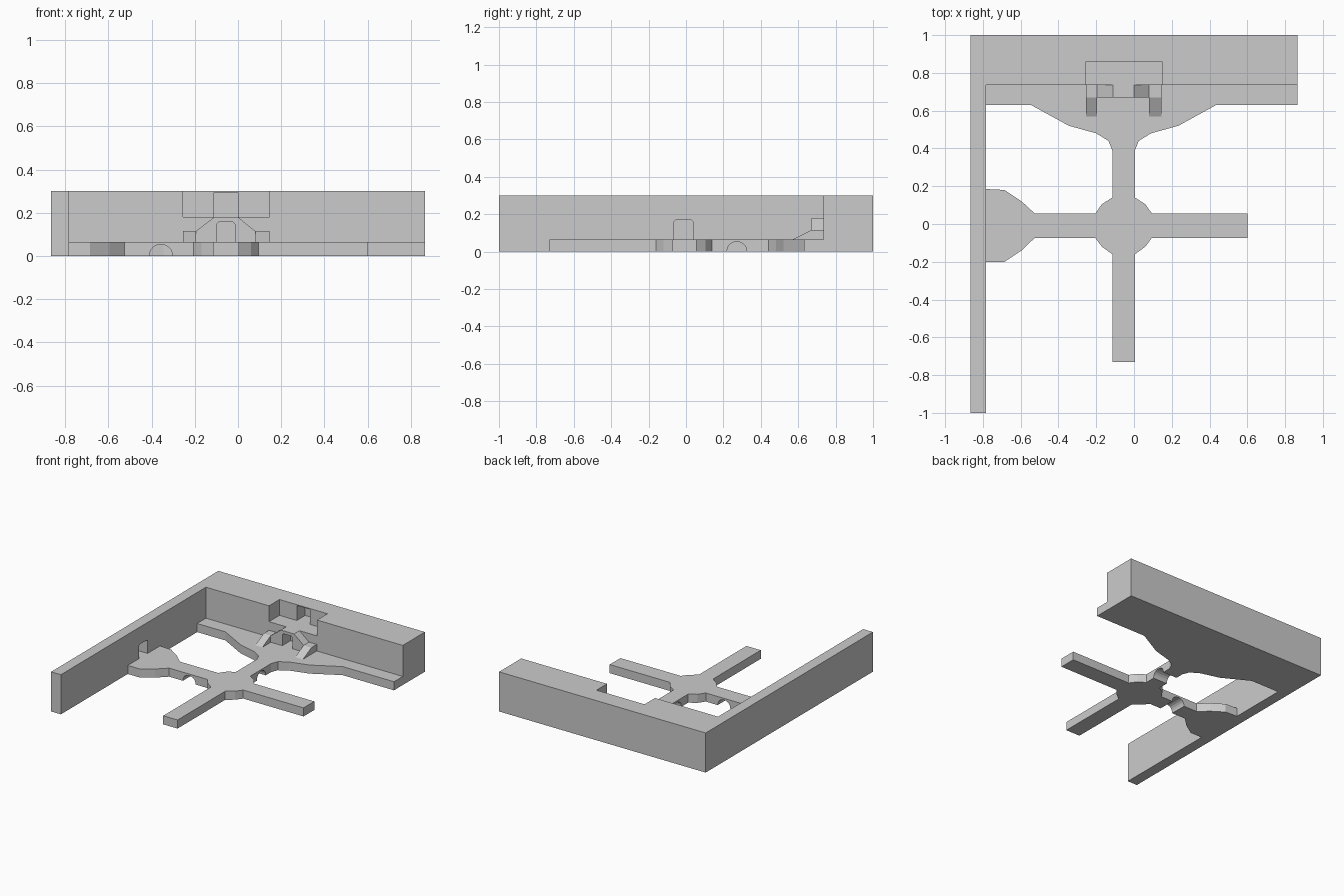
import bpy, bmesh

if "Cube" in bpy.data.objects:
    bpy.data.objects.remove(bpy.data.objects["Cube"])

FLOOR = 0.065


def prism(name, pts, axis, a, b):
    """Extrude a 2D profile along an axis: z takes (x,y), y takes (x,z), x takes (y,z)."""
    place = {'z': lambda u, v: (u, v, a), 'y': lambda u, v: (u, a, v), 'x': lambda u, v: (a, u, v)}[axis]
    d = b - a
    bm = bmesh.new()
    face = bm.faces.new([bm.verts.new(place(u, v)) for u, v in pts])
    ext = bmesh.ops.extrude_face_region(bm, geom=[face])
    verts = [g for g in ext['geom'] if isinstance(g, bmesh.types.BMVert)]
    bmesh.ops.translate(bm, verts=verts, vec=[d * (axis == k) for k in 'xyz'])
    bmesh.ops.recalc_face_normals(bm, faces=bm.faces)
    me = bpy.data.meshes.new(name)
    bm.to_mesh(me)
    bm.free()
    ob = bpy.data.objects.new(name, me)
    bpy.context.collection.objects.link(ob)
    return ob


def box(name, x0, x1, y0, y1, z0, z1):
    return prism(name, [(x0, y0), (x1, y0), (x1, y1), (x0, y1)], 'z', z0, z1)


def combine(target, tool, op):
    tool.hide_render = True
    m = target.modifiers.new(tool.name, 'BOOLEAN')
    m.operation, m.solver, m.object = op, 'EXACT', tool
    bpy.context.view_layer.objects.active = target
    bpy.ops.object.modifier_apply(modifier=m.name)
    bpy.data.objects.remove(tool)


def door(u0, u1, z0, z1, c=0.01):
    """Door outline with clipped top corners."""
    return [(u0, z0), (u1, z0), (u1, z1 - c), (u1 - c, z1), (u0 + c, z1), (u0, z1 - c)]


# Walkway floor: crossing with four arms that flare into the walls
south_west = [(-0.82, -0.2), (-0.685, -0.2), (-0.595, -0.14), (-0.525, -0.073),
              (-0.205, -0.073), (-0.17, -0.12), (-0.115, -0.16), (-0.115, -0.73)]
east = [(0.005, -0.73), (0.005, -0.16), (0.06, -0.12), (0.095, -0.073), (0.6, -0.073),
        (0.6, 0.055), (0.095, 0.055), (0.06, 0.105), (0.005, 0.14)]
north_east = [(0.005, 0.39), (0.025, 0.44), (0.09, 0.48), (0.235, 0.52), (0.435, 0.63),
              (0.865, 0.63), (0.865, 0.8), (-0.82, 0.8)]
north_west = [(-0.82, 0.63), (-0.545, 0.63), (-0.345, 0.52), (-0.2, 0.48), (-0.135, 0.44), (-0.115, 0.39)]
west = [(-0.115, 0.14), (-0.17, 0.105), (-0.205, 0.055), (-0.525, 0.055), (-0.595, 0.12),
        (-0.685, 0.18), (-0.82, 0.187)]
model = prism("walkway_and_walls", south_west + east + north_east + north_west + west, 'z', 0, FLOOR)

# L-shaped wall
walls = prism("walls", [(-0.865, -1), (-0.783, -1), (-0.783, 0.735), (0.865, 0.735),
                        (0.865, 1), (-0.865, 1)], 'z', 0, 0.3)
combine(model, walls, 'UNION')

# Landing with side ramps rising to a centre platform
stair = prism("platform", [(-0.255, 0.03), (-0.255, 0.115), (-0.195, 0.115), (-0.11, 0.18), (0, 0.18),
                           (0.08, 0.115), (0.145, 0.115), (0.145, 0.03)], 'y', 0.67, 0.8)
combine(model, stair, 'UNION')

# Two lower ramps up to the landings
for x0, x1 in ((-0.255, -0.195), (0.08, 0.145)):
    ramp = prism("ramp", [(0.57, 0.03), (0.57, FLOOR), (0.67, 0.115), (0.7, 0.115), (0.7, 0.03)], 'x', x0, x1)
    combine(model, ramp, 'UNION')

# Balcony recess and the doorways
combine(model, box("recess", -0.255, 0.147, 0.73, 0.86, 0.18, 0.4), 'DIFFERENCE')
combine(model, box("upper_door", -0.11, 0, 0.85, 0.96, 0.18, 0.293), 'DIFFERENCE')
combine(model, prism("lower_door", door(-0.098, -0.014, FLOOR, 0.158), 'y', 0.6, 0.77), 'DIFFERENCE')
combine(model, prism("west_door", door(-0.065, 0.037, FLOOR, 0.17), 'x', -0.858, -0.7), 'DIFFERENCE')

# Arches below the west and north arms
half = [(1, -0.3), (1, 0), (0.96, 0.3), (0.85, 0.57), (0.64, 0.8), (0.34, 0.95)]
arch = half + [(0, 1)] + [(-u, v) for u, v in reversed(half)]
R = 0.053
combine(model, prism("west_arch", [(-0.357 + R * u, R * v) for u, v in arch], 'y', -0.15, 0.15), 'DIFFERENCE')
combine(model, prism("north_arch", [(0.272 + R * u, R * v) for u, v in arch], 'x', -0.2, 0.1), 'DIFFERENCE')
